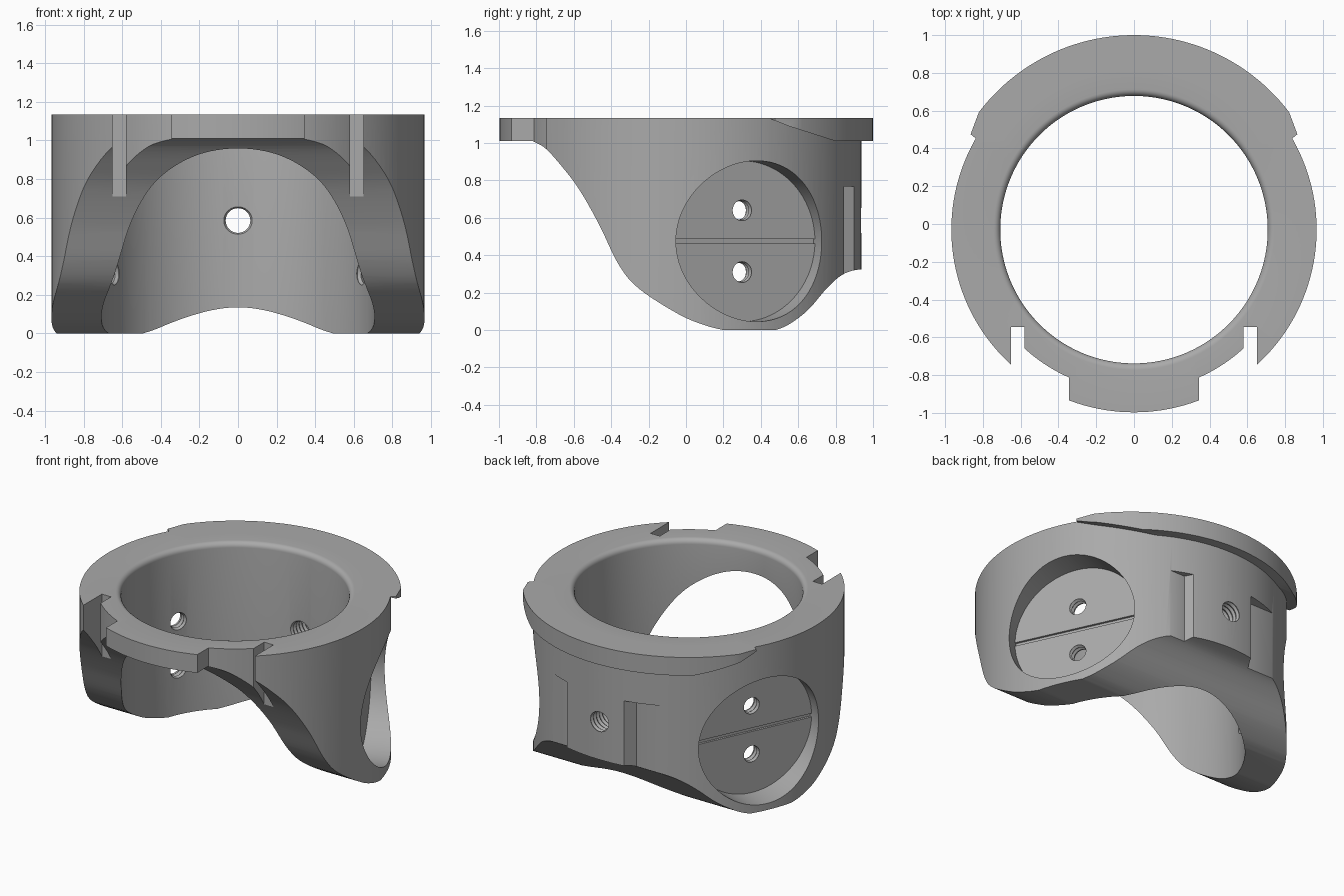
import bpy, bmesh, math
from mathutils import Matrix, Vector

if "Cube" in bpy.data.objects:
    bpy.data.objects.remove(bpy.data.objects["Cube"], do_unlink=True)

CY = -0.03          # ring centre in y
TOP = 1.135         # top face height
BORE, OUTER, LIP = 0.708, 0.967, 1.03

steel = bpy.data.materials.new("plain grey")
steel.use_nodes = True
GREY = (0.4, 0.4, 0.4, 1)
steel.diffuse_color = GREY
steel.node_tree.nodes["Principled BSDF"].inputs["Base Color"].default_value = GREY


def finish(name, bm, matrix=None):
    bmesh.ops.remove_doubles(bm, verts=bm.verts, dist=1e-5)
    bmesh.ops.recalc_face_normals(bm, faces=bm.faces)
    mesh = bpy.data.meshes.new(name)
    bm.to_mesh(mesh)
    bm.free()
    if matrix:
        mesh.transform(matrix)
    mesh.materials.append(steel)
    ob = bpy.data.objects.new(name, mesh)
    bpy.context.collection.objects.link(ob)
    return ob


def prism(name, points, axis, lo, hi):
    """Extrude a 2D outline along x (outline in y, z) or z (outline in x, y)."""
    place = (lambda a, b: (lo, a, b)) if axis == "x" else (lambda a, b: (a, b, lo))
    bm = bmesh.new()
    face = bm.faces.new([bm.verts.new(place(a, b)) for a, b in points])
    moved = bmesh.ops.extrude_face_region(bm, geom=[face])["geom"]
    step = Vector((hi - lo, 0, 0) if axis == "x" else (0, 0, hi - lo))
    bmesh.ops.translate(bm, vec=step, verts=[v for v in moved if isinstance(v, bmesh.types.BMVert)])
    return finish(name, bm)


def lathe(name, profile, steps, matrix, closed=False):
    """Spin an (r, z) profile about z, then place it."""
    bm = bmesh.new()
    verts = [bm.verts.new((r, 0, z)) for r, z in profile]
    edges = [bm.edges.new(p) for p in zip(verts, verts[1:])]
    if closed:
        edges.append(bm.edges.new((verts[-1], verts[0])))
    bmesh.ops.spin(bm, geom=verts + edges, cent=(0, 0, 0), axis=(0, 0, 1),
                   angle=math.tau, steps=steps, use_merge=True)
    return finish(name, bm, matrix)


def boolean(target, tool, operation):
    mod = target.modifiers.new(tool.name, "BOOLEAN")
    mod.operation, mod.solver, mod.object = operation, "EXACT", tool
    bpy.context.view_layer.objects.active = target
    bpy.ops.object.modifier_apply(modifier=mod.name)
    bpy.data.objects.remove(tool, do_unlink=True)


def smooth_path(pts, n=6):
    """Catmull-Rom curve through the points."""
    p = [Vector(q) for q in [pts[0]] + pts + [pts[-1]]]
    out = []
    for a, b, c, d in zip(p, p[1:], p[2:], p[3:]):
        for i in range(n):
            t = i / n
            q = (2 * b + (c - a) * t + (2 * a - 5 * b + 4 * c - d) * t * t
                 + (3 * b - a - 3 * c + d) * t ** 3) / 2
            out.append(tuple(q))
    return out + [tuple(pts[-1])]


def arc(radius, a0, a1, n):
    return [(radius * math.cos(a0 + (a1 - a0) * i / n),
             CY + radius * math.sin(a0 + (a1 - a0) * i / n)) for i in range(n + 1)]


def threaded(name, minor, major, start, end, matrix):
    """Screw-hole cutter with a ridged wall."""
    count = round((end - start) / 0.032)
    step = (end - start) / count
    prof = [(0, start)]
    for i in range(count):
        prof += [(minor, start + i * step), (major, start + (i + 0.5) * step)]
    return lathe(name, prof + [(minor, end), (0, end)], 32, matrix)


# Ring with a rounded inner top edge
centre = Matrix.Translation((0, CY, 0))
FIL = 0.035
fillet = [(BORE + FIL - FIL * math.cos(t), TOP - FIL + FIL * math.sin(t))
          for t in [i * math.pi / 12 for i in range(7)]]
ring = lathe("ring_body", [(BORE, -0.1)] + fillet + [(OUTER, TOP), (OUTER, -0.1)],
             160, centre, closed=True)

# Rear lip, tapering upwards at both ends
a = math.atan2(0.59 - CY, 0.82)
inner = math.atan2(0.455 - CY, 0.84)
outline = [(0.84, 0.455), (0.865, 0.475)] + arc(LIP, a, math.pi - a, 48)
outline += [(-0.865, 0.475), (-0.84, 0.455)] + arc(0.85, math.pi - inner, inner, 40)
lip = prism("rear_lip", outline, "z", 0.9, TOP)
wedge = prism("lip_underside", [(0.45, TOP + 0.01), (0.45, 1.13), (0.55, 1.09), (0.8, 1.01),
                                (1.2, 1.01), (1.2, TOP + 0.01)], "x", -1.2, 1.2)
boolean(lip, wedge, "INTERSECT")

# Swept lower edge
lower = smooth_path([(-0.82, 1.01), (-0.75, 0.97), (-0.66, 0.87), (-0.57, 0.75), (-0.465, 0.565),
                     (-0.36, 0.35), (-0.25, 0.22), (-0.04, 0.085), (0.1, 0.026), (0.2, 0)])
lower += smooth_path([(0.48, 0), (0.55, 0.03), (0.65, 0.105), (0.75, 0.22),
                      (0.82, 0.285), (0.88, 0.315), (0.94, 0.325)])
side = [(-1.2, 1.01)] + lower + [(1.2, 0.325), (1.2, 1.3), (-1.2, 1.3)]
boolean(ring, prism("side_profile", side, "x", -1.2, 1.2), "INTERSECT")
boolean(ring, lip, "UNION")

FLOOR, MID, TILT = 0.78, 0.475, math.radians(25)
for s in (1, -1):
    # Front slot and the relief beside the front tab
    boolean(ring, prism("front_slot", [(s * 0.58, -0.545), (s * 0.65, -0.545),
                                       (s * 0.65, -1.2), (s * 0.58, -1.2)], "z", -0.2, 1.3), "DIFFERENCE")
    a0, a1 = -math.acos(0.345 / 0.855), -math.acos(0.6 / 0.855)
    relief = arc(0.855, a0, a1, 12) + [(0.6, -1.2), (0.345, -1.2)]
    boolean(ring, prism("front_relief", [(s * x, y) for x, y in relief], "z", -0.2, 1.3), "DIFFERENCE")

    # Round side pocket with a centre groove and two screw holes
    angle = TILT if s > 0 else math.pi - TILT
    frame = Matrix.Translation((0, CY, MID)) @ Matrix.Rotation(angle, 4, "Z") @ Matrix.Rotation(math.pi / 2, 4, "Y")
    boolean(ring, lathe("side_pocket", [(0, FLOOR), (0.43, FLOOR), (0.43, 1.3), (0, 1.3)],
                        96, frame), "DIFFERENCE")
    bm = bmesh.new()
    bmesh.ops.create_cube(bm, size=1, matrix=frame @ Matrix.Translation((0, 0, FLOOR))
                          @ Matrix.Diagonal((0.024, 0.858, 0.03, 1)))
    boolean(ring, finish("pocket_groove", bm), "DIFFERENCE")
    for dz in (-0.165, 0.165):
        place = frame @ Matrix.Translation((dz, 0, 0))
        boolean(ring, threaded("side_screw_hole", 0.05, 0.06, 0.6, 0.82, place), "DIFFERENCE")

# Rear key notches, open at the bottom
for s, x0 in ((1, 0.265), (-1, 0.18)):
    notch = [(s * (x0 + 0.035), 0.845), (s * 0.6, 0.845), (s * 0.6, 1.1),
             (s * (x0 - 0.1), 1.1), (s * x0, 0.91)]
    boolean(ring, prism("rear_notch", notch, "z", -0.2, 0.768), "DIFFERENCE")

# Rear screw hole
place = Matrix.Translation((0, 0, 0.585)) @ Matrix.Rotation(-math.pi / 2, 4, "X")
boolean(ring, threaded("rear_screw_hole", 0.064, 0.074, 0.5, 1.1, place), "DIFFERENCE")

# Smooth walls with crisp edges
bpy.ops.object.select_all(action="DESELECT")
ring.select_set(True)
bpy.context.view_layer.objects.active = ring
bpy.ops.object.shade_smooth_by_angle(angle=math.radians(30))
